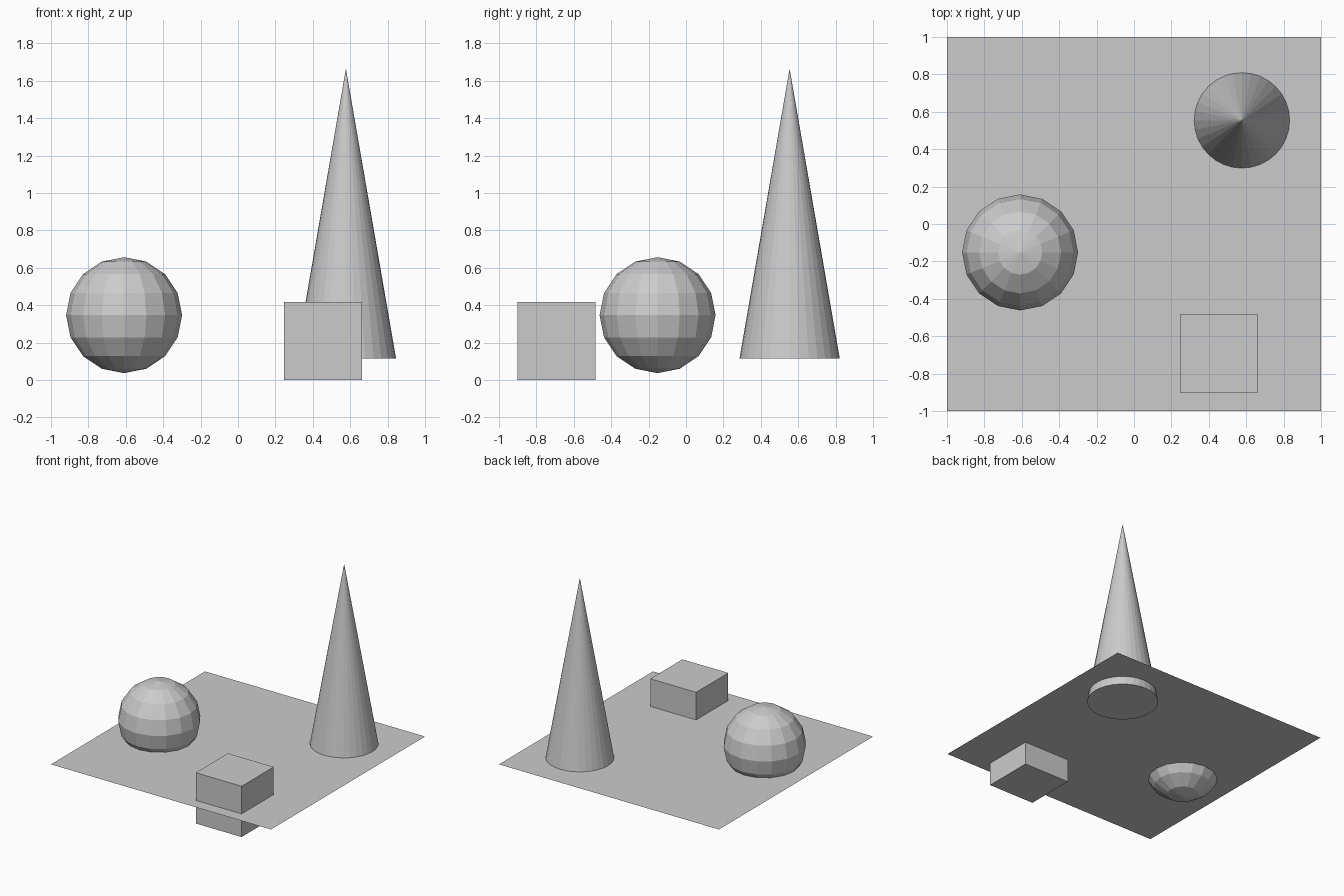
import bpy

if "Cube" in bpy.data.objects:
    bpy.data.objects.remove(bpy.data.objects["Cube"])

PLANE_Z = 0.19


def name_part(name):
    bpy.context.object.name = name


# thin ground sheet, cut through by the three solids
bpy.ops.mesh.primitive_plane_add(size=2, location=(0, 0, PLANE_Z))
name_part("base_sheet")

# cube, sunk almost halfway through the sheet
bpy.ops.mesh.primitive_cube_add(size=0.417, location=(0.455, -0.692, 0.2085))
name_part("cube")

# low-poly ball
bpy.ops.mesh.primitive_uv_sphere_add(segments=16, ring_count=8, radius=0.31,
                                     location=(-0.609, -0.152, 0.347))
name_part("ball")

# tall cone with a closed base
cone_bottom, cone_top = 0.116, 1.665
bpy.ops.mesh.primitive_cone_add(vertices=32, radius1=0.268, radius2=0,
                                depth=cone_top - cone_bottom,
                                location=(0.577, 0.554, (cone_bottom + cone_top) / 2))
name_part("cone")
